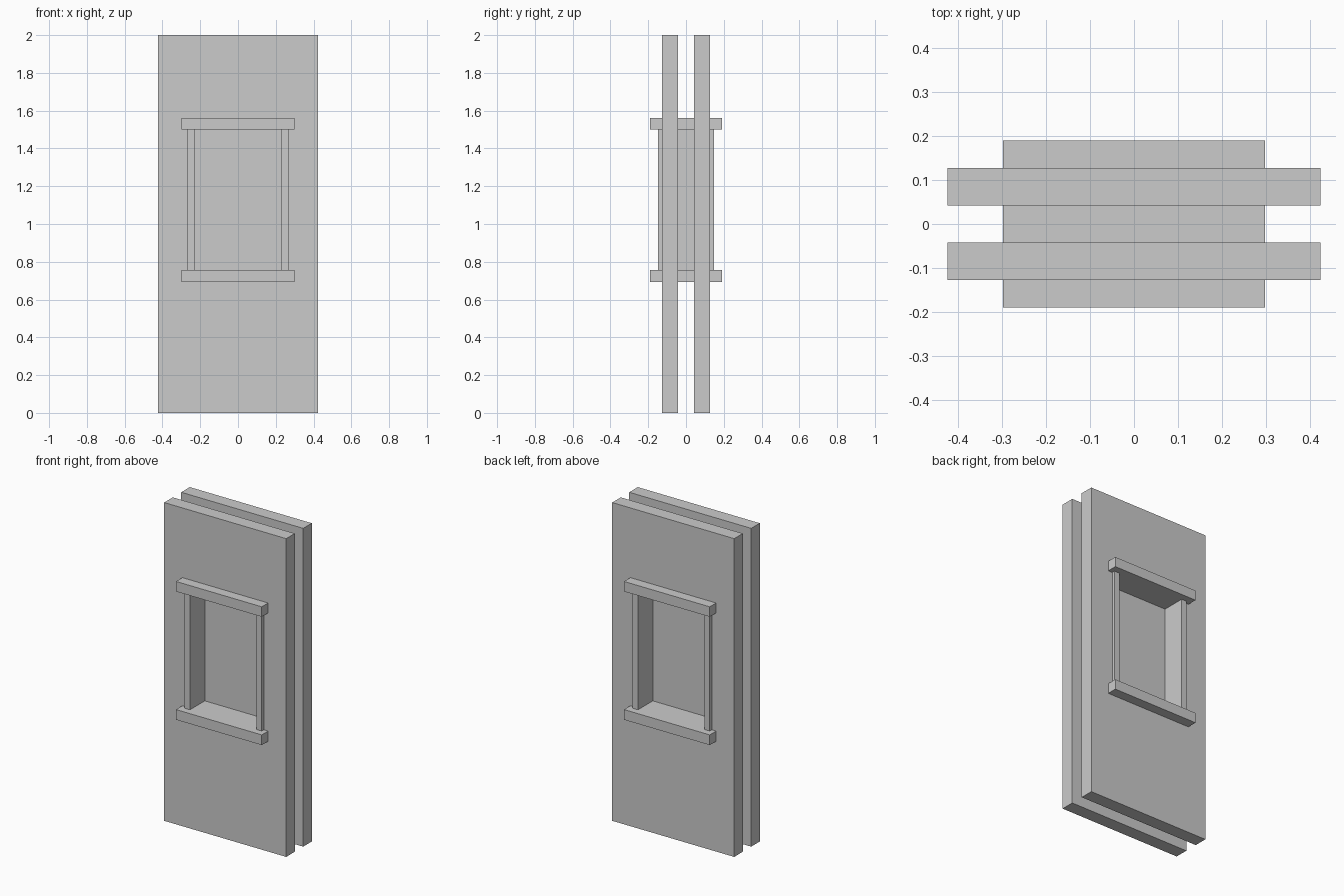
import bpy, bmesh

if "Cube" in bpy.data.objects:
    bpy.data.objects.remove(bpy.data.objects["Cube"])

HOLE = (0.268, 0.693, 1.562)      # half width, bottom, top of the wall opening


def finish(name, bm):
    bmesh.ops.recalc_face_normals(bm, faces=bm.faces)
    mesh = bpy.data.meshes.new(name)
    bm.to_mesh(mesh)
    bm.free()
    obj = bpy.data.objects.new(name, mesh)
    bpy.context.collection.objects.link(obj)
    return obj


def box(name, x, y, z):
    bm = bmesh.new()
    bmesh.ops.create_cube(bm, size=1)
    for v in bm.verts:
        for i, (lo, hi) in enumerate((x, y, z)):
            v.co[i] = hi if v.co[i] > 0 else lo
    return finish(name, bm)


def wall_leaf(name, y0, y1):
    # Rectangular ring extruded to the wall thickness
    bm = bmesh.new()

    def loop(w, bottom, top):
        return [bm.verts.new((x, y0, z)) for x, z in
                ((-w, bottom), (w, bottom), (w, top), (-w, top))]

    outer, inner = loop(0.424, 0, 2), loop(*HOLE)
    ring = [bm.faces.new((outer[i], outer[(i + 1) % 4], inner[(i + 1) % 4], inner[i]))
            for i in range(4)]
    new = bmesh.ops.extrude_face_region(bm, geom=ring, use_keep_orig=True)["geom"]
    for v in new:
        if isinstance(v, bmesh.types.BMVert):
            v.co.y = y1
    return finish(name, bm)


# Two parallel wall leaves with a window opening
wall_leaf("front_wall", -0.127, -0.042)
wall_leaf("back_wall", 0.042, 0.127)

# Sill and lintel run through both leaves
box("window_sill", (-0.298, 0.298), (-0.19, 0.19), (0.693, 0.757))
box("window_lintel", (-0.298, 0.298), (-0.19, 0.19), (1.499, 1.562))

# Side jambs
for side, x in (("left", (-0.268, -0.231)), ("right", (0.231, 0.268))):
    box(side + "_jamb", x, (-0.147, 0.147), (0.757, 1.499))

# Thin pane in the middle of the opening
bm = bmesh.new()
bm.faces.new([bm.verts.new((x, 0, z)) for x, z in
              ((-0.231, 0.757), (0.231, 0.757), (0.231, 1.499), (-0.231, 1.499))])
finish("window_pane", bm)
